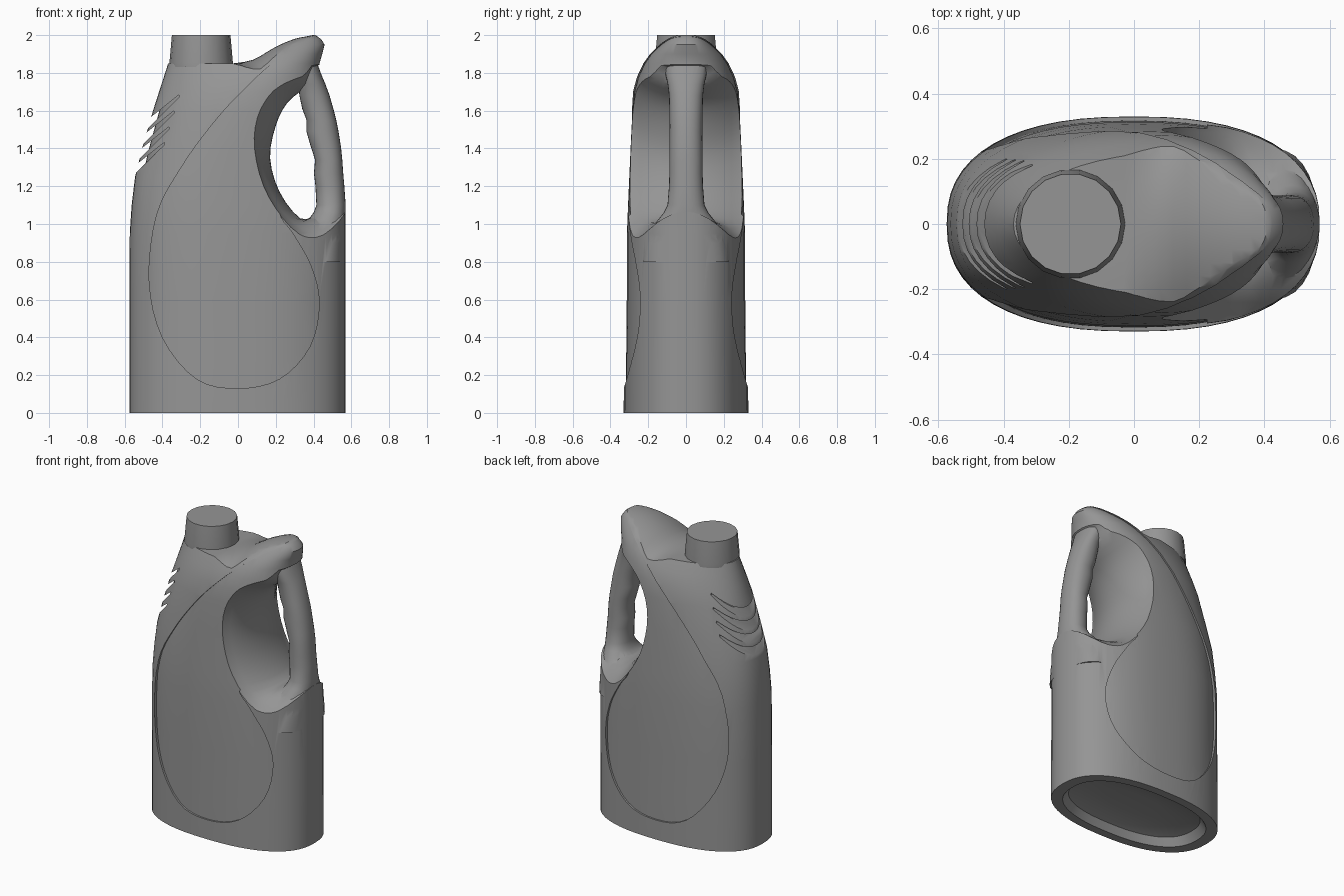
import bpy, bmesh, math
from mathutils import Vector

if "Cube" in bpy.data.objects:
    bpy.data.objects.remove(bpy.data.objects["Cube"])


def make(name, rings):
    """Skin a stack of equal-length closed rings and cap both ends."""
    bm = bmesh.new()
    vs = [[bm.verts.new(p) for p in r] for r in rings]
    n = len(vs[0])
    for a, b in zip(vs, vs[1:]):
        for i in range(n):
            j = (i + 1) % n
            bm.faces.new((a[i], a[j], b[j], b[i]))
    bm.faces.new(vs[0])
    bm.faces.new(vs[-1])
    bmesh.ops.recalc_face_normals(bm, faces=bm.faces)
    me = bpy.data.meshes.new(name)
    bm.to_mesh(me)
    bm.free()
    ob = bpy.data.objects.new(name, me)
    bpy.context.collection.objects.link(ob)
    return ob


def egg(z, xl, xr, cx, hy, n, k=(1, 1), seg=56):
    """Superellipse ring whose widest point sits at cx."""
    pts = []
    mid = (xl + xr) / 2
    for i in range(seg):
        a = 2 * math.pi * i / seg
        c, s = math.cos(a), math.sin(a)
        u = math.copysign(abs(c) ** (2 / n), c)
        v = math.copysign(abs(s) ** (2 / n), s)
        x = cx + u * ((xr - cx) if u > 0 else (cx - xl))
        pts.append(Vector((mid + (x - mid) * k[0], v * hy * k[1], z)))
    return pts


def smooth(pts, closed=True, sub=4):
    """Catmull-Rom through 2D points."""
    p = [Vector(q) for q in pts]
    n, out = len(p), []
    for i in range(n if closed else n - 1):
        g = (lambda j: p[j % n]) if closed else (lambda j: p[max(0, min(n - 1, j))])
        a, b, c, d = g(i - 1), g(i), g(i + 1), g(i + 2)
        for s in range(sub):
            t = s / sub
            out.append(0.5 * (2 * b + (c - a) * t + (2 * a - 5 * b + 4 * c - d) * t * t
                              + (3 * b - a - 3 * c + d) * t ** 3))
    return out if closed else out + [p[-1]]


def prism(name, outline, y0, y1):
    return make(name, [[(x, y, z) for x, z in outline] for y in (y0, y1)])


def boolean(ob, other, op='DIFFERENCE'):
    m = ob.modifiers.new('cut', 'BOOLEAN')
    m.operation, m.object, m.solver = op, other, 'EXACT'
    dg = bpy.context.evaluated_depsgraph_get()
    me = bpy.data.meshes.new_from_object(ob.evaluated_get(dg))
    ob.modifiers.clear()
    ob.data = me
    bpy.data.objects.remove(other)


# Body sections: z, left x, right x, widest x, half depth, roundness
SECTIONS = [
    (0.0, -.575, .57, 0, .33, 2.4), (.3, -.575, .57, 0, .328, 2.4),
    (.6, -.575, .57, 0, .325, 2.4), (.95, -.573, .57, 0, .324, 2.4),
    (1.1, -.563, .57, 0, .318, 2.35), (1.25, -.545, .56, 0, .311, 2.3),
    (1.4, -.508, .55, .02, .304, 2.2), (1.6, -.45, .51, .05, .294, 2.1),
    (1.7, -.418, .48, .09, .283, 2), (1.78, -.392, .46, .14, .26, 2),
    (1.85, -.37, .446, .2, .226, 2.1), (1.9, -.35, .46, .22, .19, 2.2),
    (1.95, -.2, .47, .26, .14, 2.2), (1.98, .1, .445, .32, .1, 2.2),
    (2.0, .3, .41, .38, .06, 2)]


def shell(name, k=(1, 1), core=False):
    rings = [egg(*s, k) for s in SECTIONS]
    base = SECTIONS[0]
    if core:    # slimmer copy that limits how deep a cutter goes
        rings = [egg(-.2, *base[1:], k)] + rings
    else:       # domed underside
        under = [(.08, .3), (.07, .6), (.05, .76), (0, .83)]
        rings = [egg(z, *base[1:], (f + .04, f)) for z, f in under] + rings
    return make(name, rings)


body = shell('bottle_body')

# Shallow side panels, running up to the lip
panel = smooth([(-.47, .7), (-.43, 1.05), (-.3, 1.3), (-.15, 1.51), (0, 1.68), (.2, 1.865),
                (.4, 1.985), (.56, 2.0), (.5, 1.7), (.3, 1.3), (.22, 1.07), (.29, .95),
                (.385, .78), (.43, .58), (.38, .35), (.22, .18), (0, .13), (-.22, .18),
                (-.4, .4)])
cut = prism('panel_cutter', panel, -.5, .5)
boolean(cut, shell('core', (.965, .965), True))
boolean(body, cut)

# Hollow behind the handle: an hourglass tunnel, wide outside, tight at the middle
outer = smooth([(.8, 2.05), (.44, 1.97), (.31, 1.86), (.17, 1.73), (.09, 1.57), (.08, 1.4),
                (.13, 1.2), (.23, 1.03), (.36, .9), (.5, .85), (.8, .85)], False, 3)
inner = smooth([(.8, 1.87), (.44, 1.85), (.36, 1.73), (.26, 1.64), (.20, 1.52), (.17, 1.35),
                (.22, 1.17), (.33, 1.03), (.42, 1.05), (.5, 1.06), (.8, 1.08)], False, 3)
rings = []
for i in range(-10, 11):
    y = i * .04
    t = min(1, (y / .3) ** 2)
    rings.append([(q.x, y, q.y) for q in (a.lerp(b, t) for a, b in zip(inner, outer))])
boolean(body, make('hollow_cutter', rings))

# Arched top surface rising from the neck to the lip
top = smooth([(-.03, 1.85), (.08, 1.87), (.2, 1.938), (.3, 1.98), (.4, 2.001), (.6, 2.05)], False, 3)
rings = []
for i in range(-10, 11):
    y = i * .04
    line = [(q.x, y, q.y - 1.2 * y * y * min(1, max(0, (q.x + .03) / .15))) for q in top]
    rings.append([(-.7, y, 1.85)] + line + [(.6, y, 2.3), (-.7, y, 2.3)])
boolean(body, make('top_cutter', rings))

# Grip grooves on the pouring side
for i in range(4):
    x, z = -.56 + .026 * i, 1.25 + .084 * i
    slab = [(x - .06, z - .06), (x + .17, z + .17), (x + .17, z + .182), (x - .06, z)]
    cut = prism('groove_cutter', slab, -.2, .2)
    boolean(cut, shell('core', (.93, .96), True))
    boolean(body, cut)

# Handle with finger waves, flared into lip and shoulder
GRIP = [(.8, .3, .564, .23), (.9, .31, .565, .215), (.97, .33, .567, .185),
        (1.02, .37, .568, .15), (1.06, .4, .569, .118), (1.1, .415, .57, .098),
        (1.2, .41, .563, .09), (1.27, .402, .557, .088), (1.34, .408, .552, .088),
        (1.41, .385, .545, .087), (1.49, .362, .532, .087), (1.55, .363, .52, .087),
        (1.61, .34, .505, .088), (1.68, .325, .485, .09), (1.74, .32, .463, .097),
        (1.79, .31, .442, .108), (1.85, .3, .42, .11), (1.91, .3, .4, .09)]
handle = make('handle', [egg(z, a, b, (a + b) / 2, h, 2.2, seg=28) for z, a, b, h in GRIP])
boolean(body, handle, 'UNION')

# Screw cap
cap = make('cap', [[(-.195 + r * math.cos(a), r * math.sin(a), z)
                    for a in (2 * math.pi * i / 18 for i in range(18))]
                   for z, r in ((1.83, .168), (1.855, .168), (2.0, .155))])

# Dark grey plastic
plastic = bpy.data.materials.new('dark_plastic')
plastic.diffuse_color = (.3, .3, .3, 1)
plastic.use_nodes = True
plastic.node_tree.nodes["Principled BSDF"].inputs["Base Color"].default_value = plastic.diffuse_color
for ob in (body, cap):
    ob.data.materials.clear()
    ob.data.materials.append(plastic)
    bpy.ops.object.select_all(action='DESELECT')
    ob.select_set(True)
    bpy.context.view_layer.objects.active = ob
    bpy.ops.object.shade_smooth_by_angle(angle=math.radians(35))
